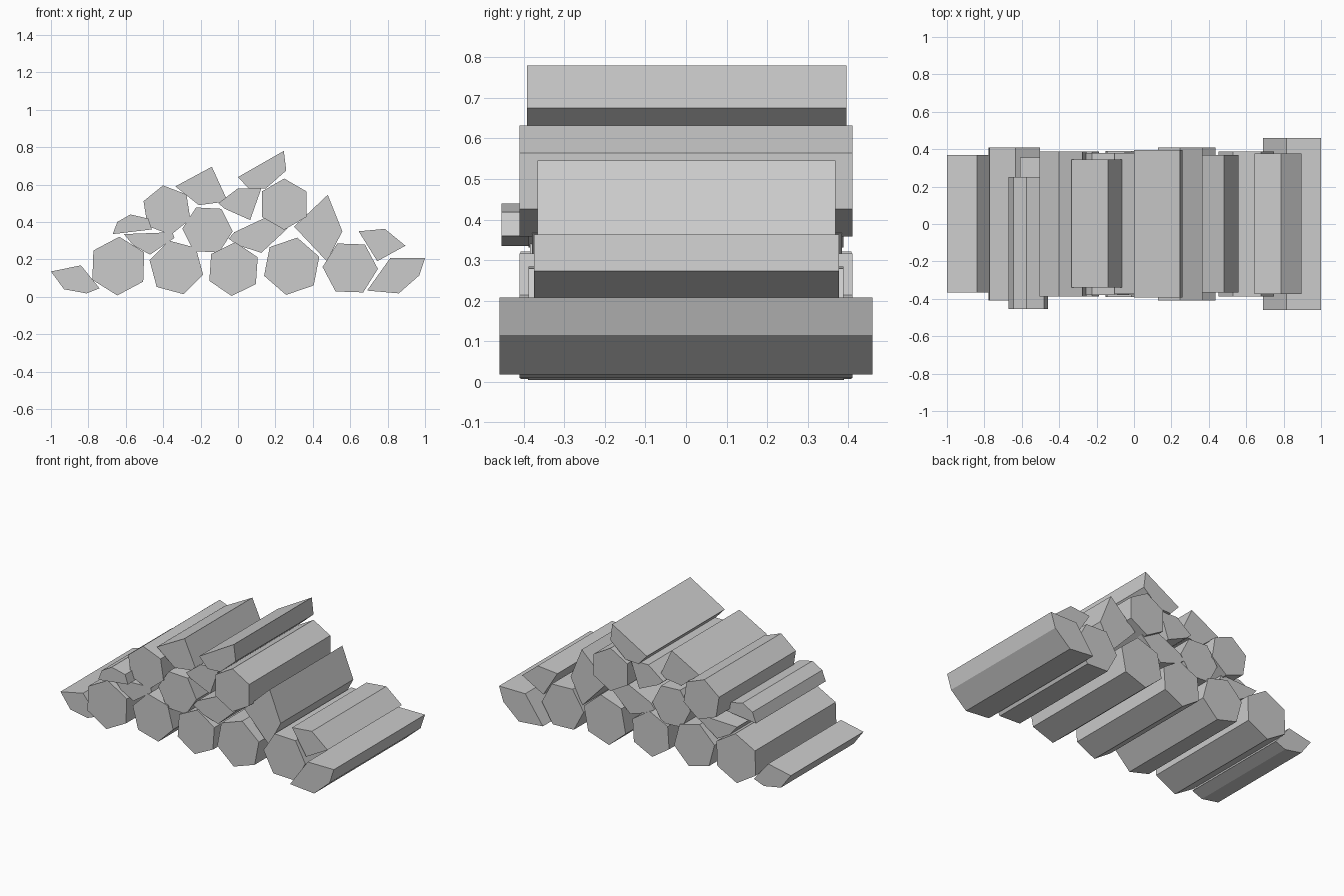
import bpy, bmesh
from math import cos, sin, radians

cube = bpy.data.objects.get("Cube")
if cube:
    bpy.data.objects.remove(cube, do_unlink=True)

GREY = (0.6, 0.6, 0.6, 1.0)
mat = bpy.data.materials.new("plain_grey")
mat.use_nodes = True
mat.diffuse_color = GREY
mat.node_tree.nodes["Principled BSDF"].inputs["Base Color"].default_value = GREY


def prism(name, outline, front, back):
    """Extrude an x-z outline along y from front to back."""
    bm = bmesh.new()
    face = bm.faces.new([bm.verts.new((x, front, z)) for x, z in outline])
    ext = bmesh.ops.extrude_face_region(bm, geom=[face])
    verts = [g for g in ext["geom"] if isinstance(g, bmesh.types.BMVert)]
    bmesh.ops.translate(bm, verts=verts, vec=(0, back - front, 0))
    bmesh.ops.recalc_face_normals(bm, faces=bm.faces)
    mesh = bpy.data.meshes.new(name)
    bm.to_mesh(mesh)
    bm.free()
    mesh.materials.append(mat)
    obj = bpy.data.objects.new(name, mesh)
    bpy.context.collection.objects.link(obj)
    return obj


def round_log(name, x, z, r, turn, half):
    """Whole six-sided log."""
    angles = [radians(turn + 60 * i) for i in range(6)]
    prism(name, [(x + r * cos(a), z + r * sin(a)) for a in angles], -half, half)


# Whole logs: bottom row, then the upper ones
round_log("bottom_log_far_right", -0.64, 0.164, 0.157, 88, 0.408)
round_log("bottom_log_right", -0.33, 0.157, 0.148, -15, 0.388)
round_log("bottom_log_middle", -0.024, 0.148, 0.144, 86, 0.39)
round_log("bottom_log_left", 0.287, 0.163, 0.156, 19, 0.41)
round_log("bottom_log_far_left", 0.60, 0.154, 0.148, -2, 0.388)
round_log("middle_log", -0.163, 0.357, 0.135, -3, 0.38)
round_log("upper_log_right", -0.38, 0.463, 0.134, 99, 0.388)
round_log("upper_log_left", 0.247, 0.495, 0.137, 90, 0.41)

# Split logs, each with its own cross-section
prism("split_log_left_end", [(0.815, 0.208), (1, 0.208), (0.97, 0.115),
      (0.86, 0.018), (0.69, 0.033)], -0.46, 0.46)
prism("split_log_right_end", [(-1, 0.135), (-0.84, 0.168), (-0.74, 0.045),
      (-0.81, 0.018), (-0.93, 0.04)], -0.365, 0.37)
prism("split_log_top_right", [(-0.14, 0.695), (-0.055, 0.51), (-0.21, 0.49),
      (-0.335, 0.59)], -0.34, 0.345)
prism("split_log_top_left", [(0.245, 0.78), (0.258, 0.675), (0.15, 0.58),
      (0.06, 0.575), (0, 0.64)], -0.392, 0.395)
prism("split_log_upper_middle", [(0, 0.58), (0.125, 0.58), (0.065, 0.41),
      (-0.07, 0.47), (-0.105, 0.50)], -0.375, 0.38)
prism("split_log_inner", [(0.14, 0.42), (0.265, 0.365), (0.125, 0.235),
      (0, 0.275), (-0.05, 0.31), (-0.02, 0.345)], -0.38, 0.385)
prism("split_log_left_tall", [(0.48, 0.545), (0.558, 0.35), (0.475, 0.19),
      (0.30, 0.375)], -0.366, 0.368)
prism("split_log_left_low", [(0.645, 0.35), (0.785, 0.363), (0.895, 0.273),
      (0.745, 0.19)], -0.375, 0.377)
prism("split_log_right_small", [(-0.575, 0.44), (-0.48, 0.418), (-0.46, 0.36),
      (-0.67, 0.335), (-0.645, 0.40)], -0.455, 0.25)
prism("split_log_right_low", [(-0.61, 0.335), (-0.35, 0.345), (-0.34, 0.315),
      (-0.47, 0.225), (-0.56, 0.275)], -0.385, 0.355)
